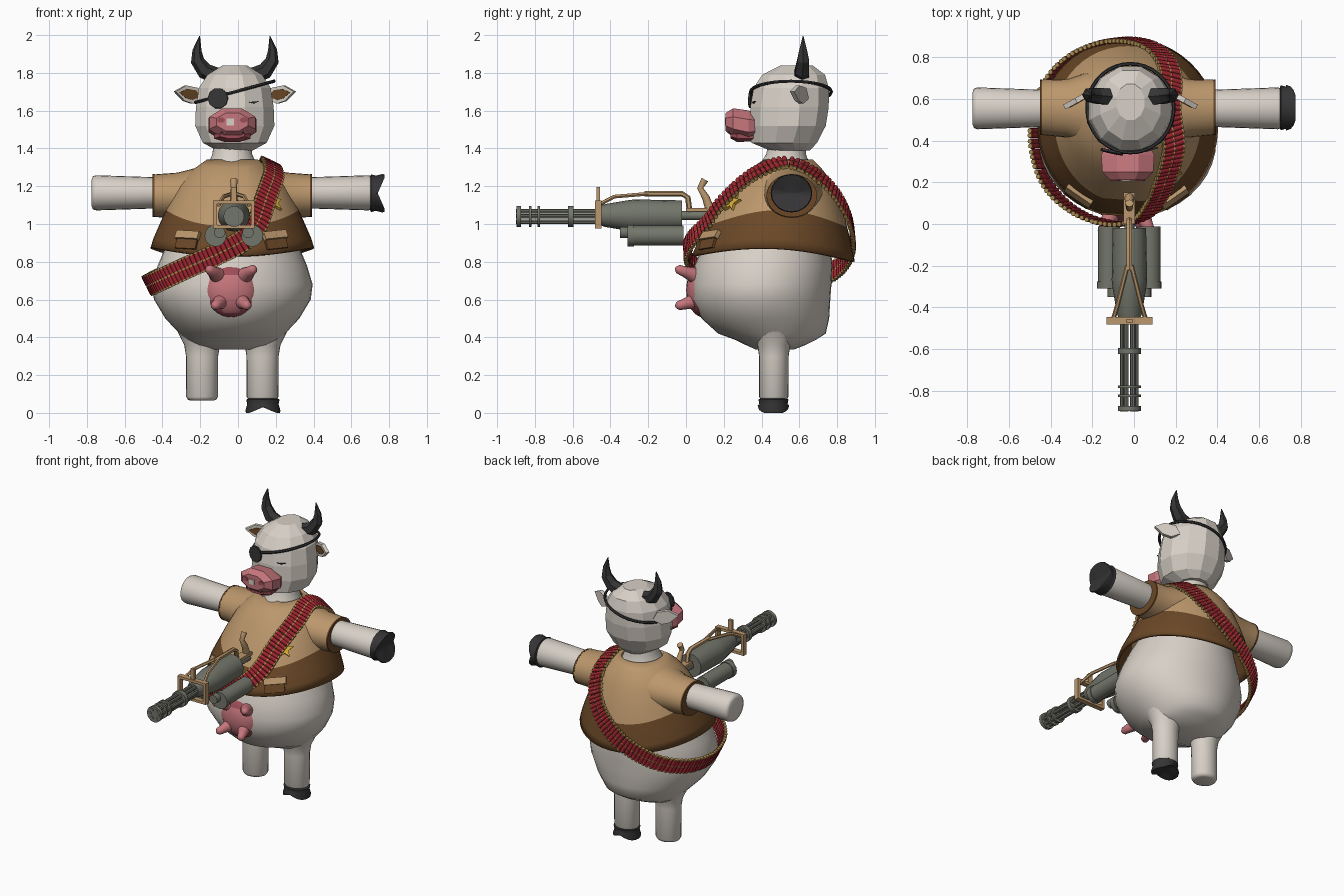
import bpy, bmesh
from math import sin, cos, pi, asin
from mathutils import Vector, Matrix

if "Cube" in bpy.data.objects:
    bpy.data.objects.remove(bpy.data.objects["Cube"])


def material(name, r, g, b):
    m = bpy.data.materials.new(name)
    m.use_nodes = True
    m.diffuse_color = (r, g, b, 1)
    m.node_tree.nodes["Principled BSDF"].inputs["Base Color"].default_value = (r, g, b, 1)
    return m


HIDE = material("cream hide", .68, .63, .57)
DARK = material("dark horn", .036, .034, .036)
TAN = material("tan leather", .50, .31, .15)
BROWN = material("brown leather", .145, .064, .02)
PINK = material("pink skin", .56, .18, .20)
ROSE = material("deep pink skin", .34, .075, .095)
RED = material("red shell", .36, .02, .03)
GOLD = material("star gold", .70, .42, .04)
BRASS = material("dull brass", .42, .27, .08)
STEEL = material("gun steel", .17, .18, .145)
CX, HX, GX = -.03, -.017, -.022     # centre lines of body, head and gun


def finish(name, bm, mats, angle=0):
    bmesh.ops.recalc_face_normals(bm, faces=bm.faces)
    me = bpy.data.meshes.new(name)
    bm.to_mesh(me)
    bm.free()
    for m in mats:
        me.materials.append(m)
    if angle:
        me.shade_smooth()
        me.set_sharp_from_angle(angle=angle)
    ob = bpy.data.objects.new(name, me)
    bpy.context.collection.objects.link(ob)
    return ob


def skin(bm, rings, closed=False):
    """Bridge rings of points with quads; returns faces per ring."""
    vs = [[bm.verts.new(p) for p in r] for r in rings]
    n = len(vs[0])
    for i in range(len(vs) if closed else len(vs) - 1):
        a, b = vs[i], vs[(i + 1) % len(vs)]
        for k in range(n):
            f = bm.faces.new((a[k], a[(k + 1) % n], b[(k + 1) % n], b[k]))
            f.material_index = 0
    if not closed:
        bm.faces.new(vs[0])
        bm.faces.new(vs[-1])


def loft(name, mats, axis, stations, sides=32, angle=.7, turn=0):
    """Stations are (position, centre 1, centre 2, radius 1, radius 2) along an axis."""
    rings = []
    for p, c1, c2, r1, r2 in stations:
        ring = []
        for k in range(sides):
            t = 2 * pi * (k + turn) / sides
            u, v = c1 + r1 * cos(t), c2 + r2 * sin(t)
            ring.append({"x": (p, u, v), "y": (u, p, v), "z": (u, v, p)}[axis])
        rings.append(ring)
    bm = bmesh.new()
    skin(bm, rings)
    return finish(name, bm, mats, angle)


def sweep(name, mat, pts, radii, up, sides=8, closed=False, angle=.9):
    pts = [Vector(p) for p in pts]
    n, rings = len(pts), []
    for i, p in enumerate(pts):
        nxt = pts[(i + 1) % n] if closed else pts[min(i + 1, n - 1)]
        t = (nxt - pts[i - 1 if closed else max(i - 1, 0)]).normalized()
        side = t.cross(Vector(up)).normalized()
        top = side.cross(t)
        r = radii[i] if isinstance(radii, (list, tuple)) else radii
        rings.append([p + r * (side * cos(2 * pi * k / sides) + top * sin(2 * pi * k / sides))
                      for k in range(sides)])
    bm = bmesh.new()
    skin(bm, rings, closed)
    return finish(name, bm, [mat], angle)


def plate(name, mat, pts, origin, xa, ya, thick):
    """Flat outline extruded along its normal."""
    o, xa, ya = Vector(origin), Vector(xa).normalized(), Vector(ya).normalized()
    n = xa.cross(ya)
    bm = bmesh.new()
    skin(bm, [[o + xa * x + ya * y + n * h for x, y in pts] for h in (0, thick)])
    return finish(name, bm, [mat])


def box(name, mat, c, s):
    bm = bmesh.new()
    bmesh.ops.create_cube(bm, size=1, matrix=Matrix.Translation(c) @ Matrix.Diagonal((*s, 1)))
    return finish(name, bm, [mat])


def oval(rx, ry, n=16):
    return [(rx * cos(2 * pi * k / n), ry * sin(2 * pi * k / n)) for k in range(n)]


def rect(w, h):
    return [(-w / 2, -h / 2), (w / 2, -h / 2), (w / 2, h / 2), (-w / 2, h / 2)]


# Body with neck
torso = [(.335, .47, .12, .10), (.36, .475, .22, .16), (.385, .475, .25, .21), (.42, .455, .28, .285),
         (.5, .42, .355, .338), (.6, .397, .415, .367), (.68, .4, .425, .37), (.78, .41, .395, .365),
         (.9, .43, .345, .335), (1, .46, .3, .3), (1.1, .49, .26, .26), (1.2, .51, .21, .21),
         (1.3, .52, .135, .14), (1.37, .53, .105, .105), (1.43, .535, .1, .1)]
loft("body", [HIDE], "z", [(z, CX, cy, rx, ry) for z, cy, rx, ry in torso], 40, 1.2)

# Legs, arms and sleeves
for s, side in ((1, "left"), (-1, "right")):
    loft(side + "_leg", [HIDE], "z", [(z, CX + s * .16, .465, r, r * .92) for z, r in
         ((.065, .06), (.07, .075), (.085, .084), (.3, .085), (.36, .095), (.43, .13))], 24, 1.2)
    loft(side + "_arm", [HIDE], "x", [(CX + s * x, .555, 1.165, r * 1.08, r) for x, r in
         ((.15, .08), (.42, .083), (.72, .093), (.738, .088), (.745, .07))], 24, 1.2)
    loft(side + "_sleeve", [TAN], "x", [(CX + s * x, y, z, ry, rz) for x, y, z, ry, rz in
         ((.08, .54, 1.17, .2, .15), (.2, .55, 1.16, .175, .135), (.29, .555, 1.15, .14, .122),
          (.42, .56, 1.15, .132, .112), (.42, .56, 1.15, .1, .09))], 28, .9)
    loft(side + "_cuff", [BROWN], "x", [(CX + s * x, .56, 1.15, .134, .114)
         for x in (.412, .422)], 28)

# Cloven hooves on the left hand and left foot
hand = loft("hand_hoof", [DARK], "x", [(x, .558, 1.163, r * 1.08, r) for x, r in
            ((.70, .09), (.705, .1), (.73, .093), (.765, .102), (.775, .098), (.775, .05), (.775, .004))], 20)
foot = loft("foot_hoof", [DARK], "z", [(z, .132, .463, r, r * .9) for z, r in
            ((.075, .08), (.07, .088), (.045, .083), (.012, .093), (0, .09), (0, .045), (0, .004))], 20)
for v in hand.data.vertices:
    if v.co.x > .76:
        v.co.x -= .035 * max(0, 1 - abs(v.co.z - 1.163) / .08)
for v in foot.data.vertices:
    if v.co.z < .02:
        v.co.z += .03 * max(0, 1 - abs(v.co.x - .132) / .07)

# Open jacket: flared shell, brown below a curved seam, tan above
shape = [(.78, .45, .46, .43), (.82, .44, .455, .425), (.92, .41, .465, .395), (1, .375, .48, .36),
         (1.1, .33, .495, .315), (1.2, .28, .51, .26), (1.27, .22, .52, .21), (1.34, .12, .53, .13)]


def jacket(a, z):
    for lo, hi in zip(shape, shape[1:]):
        if z <= hi[0] or hi is shape[-1]:
            f = (z - lo[0]) / (hi[0] - lo[0])
            w, c, d = (l + (h - l) * f for l, h in zip(lo[1:], hi[1:]))
            return Vector((CX + w * sin(a), c - d * cos(a), z)), w


bm = bmesh.new()
rows, cols, low = [], 48, 4
for j in range(13):
    row = []
    for i in range(cols + 1):
        u = i / cols * 2 - 1
        a = u * pi
        for _ in range(2):      # second pass uses the angle after the front gap
            hem = .815 + .015 * cos(a) + .055 * sin(a) ** 2
            seam = .98 + .09 * sin(a) ** 2
            z = hem + (seam - hem) * j / low if j <= low else seam + (1.335 - seam) * (j - low) / (12 - low)
            gap = asin(min(.075 / jacket(0, z)[1], .9))
            a = (gap + (pi - gap) * (1 - abs(u))) * (-1 if u < 0 else 1)
            a = (pi - abs(a) + gap) * (-1 if u < 0 else 1)
        row.append(bm.verts.new(jacket(a, z)[0]))
    rows.append(row)
for j in range(12):
    for i in range(cols):
        f = bm.faces.new((rows[j][i], rows[j][i + 1], rows[j + 1][i + 1], rows[j + 1][i]))
        f.material_index = 1 if j < low else 0
bmesh.ops.remove_doubles(bm, verts=bm.verts, dist=.0005)
coat = finish("jacket", bm, [TAN, BROWN], .9)
mod = coat.modifiers.new("thickness", "SOLIDIFY")
mod.thickness, mod.offset = .018, 0


def on_jacket(name, mat, pts, a, z, thick, lift=.008, tilt=0):
    p = jacket(a, z)[0]
    xa = (jacket(a + .01, z)[0] - p).normalized()
    ya = (jacket(a, z + .01)[0] - p).normalized()
    n = xa.cross(ya)
    rot = Matrix.Rotation(tilt, 3, n)
    plate(name, mat, pts, p + n * lift, rot @ xa, rot @ ya, thick)


# Badge and pockets
star = [((.058, .025)[k % 2] * sin(k * pi / 5), (.058, .025)[k % 2] * cos(k * pi / 5)) for k in range(10)]
on_jacket("star_badge", GOLD, star, .70, 1.105, .016)
for a, tilt, side in ((-.6, -.05, "right"), (.57, .1, "left")):
    on_jacket(side + "_pocket", BROWN, rect(.13, .085), a, .905, .014, .004, tilt)
    on_jacket(side + "_pocket_flap", TAN, rect(.145, .045), a, .932, .024, .004, tilt)

# Udder with teats
bm = bmesh.new()
bmesh.ops.create_uvsphere(bm, u_segments=24, v_segments=16, radius=.145,
                          matrix=Matrix.Translation((-.036, .095, .65)) @ Matrix.Diagonal((1, .65, 1, 1)))
for f in bm.faces:
    c = f.calc_center_median()
    f.material_index = int(c.y > .045 or c.z > .735)
finish("udder", bm, [PINK, ROSE], 1)
for dx, z in ((-.095, .73), (.095, .73), (-.07, .59), (.07, .59)):
    d = Vector((dx * .45, -.085, (z - .65) * .4))
    p = Vector((-.036 + dx * .8, .04, z))
    sweep("teat", PINK, [p, p + d * .5, p + d * .95, p + d * 1.1], [.042, .03, .024, .01], (0, 0, 1), 12)

# Faceted head and snout
loft("head", [HIDE], "z", [(1.39, HX, .55, .1, .11), (1.43, HX, .52, .175, .18), (1.52, HX, .54, .217, .207),
     (1.62, HX, .548, .213, .215), (1.72, HX, .557, .197, .206), (1.79, HX, .57, .15, .172),
     (1.838, HX, .585, .07, .09)], 12, 0, .5)
loft("snout", [PINK], "y", [(.40, -.03, 1.52, .10, .07), (.33, -.03, 1.52, .138, .088),
     (.25, -.03, 1.535, .132, .084), (.21, -.03, 1.54, .09, .052)], 8, 0, .5)
loft("lower_lip", [ROSE], "y", [(.38, -.03, 1.465, .09, .03), (.27, -.03, 1.465, .105, .033),
     (.235, -.03, 1.47, .07, .018)], 8, 0, .5)
plate("mouth", DARK, rect(.12, .008), (-.03, .233, 1.487), (1, 0, 0), (0, 0, 1), .008)
plate("nose_spot", HIDE, rect(.04, .035), (-.04, .21, 1.54), (1, 0, 0), (0, 0, 1), .004)
for s in (-1, 1):
    plate("nostril", ROSE, oval(.022, .016, 6), (-.03 + s * .06, .211, 1.55), (1, 0, 0), (0, 0, 1), .005)
    # Ears and horns
    leaf = [(-.02, -.02), (.04, -.05), (.09, -.038), (.145, .01), (.08, .045), (.01, .035)]
    out, o = Vector((s, -.55, .05)), Vector((HX + s * .185, .62, 1.685))
    plate("ear", HIDE, leaf, o, out, (0, 0, 1), -.025 * s)
    plate("inner_ear", BROWN, [(x * .75 + .015, z * .6) for x, z in leaf], o, out, (0, 0, 1), .004 * s)
    sweep("horn", DARK, [(HX + s * x, y, z) for x, y, z in ((.09, .61, 1.78), (.16, .615, 1.81),
          (.198, .62, 1.865), (.2, .62, 1.92), (.186, .62, 1.995))],
          [.046, .043, .036, .024, .002], (0, 1, 0), 6, angle=0)

# Eye patch, strap and open eye
plate("eye_patch", DARK, oval(.055, .055, 10), (-.105, .352, 1.665), (1, -.22, 0), (0, .06, 1), .012)
sweep("patch_strap", DARK, [(HX + .208 * cos(t), .556 + .213 * sin(t), 1.7 + .056 * cos(t))
      for t in (2 * pi * k / 36 for k in range(36))], .009, (0, 0, 1), 6, True)
plate("eye_slit", DARK, [(-.03, 0), (0, -.007), (.03, .006), (0, .003)], (.085, .362, 1.645),
      (1, .3, 0), (0, .06, 1), .008)

# Shell belt slung from the left shoulder to the right hip
knots = [Vector(p) for p in ((.17, .55, 1.325), (.19, .36, 1.265), (.145, .2, 1.13), (.105, .11, 1.01),
         (.035, .03, .92), (-.1, .0, .845), (-.28, .06, .765), (-.42, .2, .70), (-.475, .42, .675),
         (-.43, .64, .70), (-.3, .8, .765), (-.1, .88, .885), (.08, .855, 1.05), (.17, .74, 1.22))]
path, n = [], len(knots)
for i in range(n):
    a, b, c, d = (knots[(i + k) % n] for k in (-1, 0, 1, 2))
    for t in (k / 40 for k in range(40)):
        path.append(.5 * (2 * b + (c - a) * t + (2 * a - 5 * b + 4 * c - d) * t ** 2
                          + (3 * b - 3 * c + d - a) * t ** 3))
bm = bmesh.new()
walked, hub = 0, Vector((CX, .47, .9))
for i, p in enumerate(path):
    step = path[(i + 1) % len(path)] - p
    walked += step.length
    if walked < .0255:
        continue
    walked -= .0255
    t = step.normalized()
    w = t.cross(p - hub).normalized()
    turn = w.to_track_quat("Z", "Y").to_matrix().to_4x4()
    for off, length, r, idx in ((0, .118, .0115, 1), (-.027, .046, .0135, 0), (.027, .046, .0135, 0)):
        new = bmesh.ops.create_cone(bm, cap_ends=True, segments=8, radius1=r, radius2=r, depth=length,
                                    matrix=Matrix.Translation(p + w * off) @ turn)
        for f in {f for v in new["verts"] for f in v.link_faces}:
            f.material_index = idx
finish("shell_belt", bm, [RED, BRASS], .9)


# Rotary gun
def rod(name, x, z, ys, sides=16):
    loft(name, [STEEL], "y", [(y, GX + x, z, r, r) for y, r in ys], sides, .6)


rod("gun_body", 0, 1.045, ((-.47, .045), (-.43, .06), (-.30, .082), (-.27, .085), (-.02, .08)))
rod("gun_rear_rod", 0, 1.045, ((-.03, .024), (.14, .024)))
for k in range(6):
    rod("barrel", .032 * cos(k * pi / 3), 1.04 + .032 * sin(k * pi / 3), ((-.9, .012), (-.45, .012)), 8)
for y, h in ((-.885, .012), (-.825, .006), (-.78, .006), (-.61, .015)):
    rod("barrel_disc", 0, 1.04, ((y - h, .055), (y + h, .055)))
for s in (-1, 1):
    rod("canister", s * .097, .938, ((-.31, .058), (-.275, .058), (-.275, .053), (-.012, .053)))
    rod("canister_nose", s * .075, .955, ((-.35, .03), (-.30, .03)))
    box("bracket_post", TAN, (GX + s * .1, -.465, 1.05), (.02, .035, .14))
    sweep("handle_strut", TAN, [(GX + s * .08, -.465, 1.1), (GX + s * .055, -.38, 1.145),
          (GX + s * .01, -.2, 1.16)], .011, (0, 0, 1), 6)
for z in (.985, 1.115):
    box("bracket_bar", TAN, (GX, -.465, z), (.22, .035, .018))
box("front_sight", TAN, (GX, -.465, 1.155), (.03, .02, .08))
sweep("carry_bar", TAN, [(GX, -.22, 1.16), (GX, -.02, 1.16), (GX, .01, 1.14), (GX, .02, 1.06)],
      .015, (1, 0, 0), 6)
box("grip_base", TAN, (GX, .075, 1.075), (.055, .15, .02))
sweep("grip", TAN, [(GX, .125, 1.08), (GX, .105, 1.14), (GX, .075, 1.19), (GX, .1, 1.235)],
      [.024, .02, .016, .02], (1, 0, 0), 8)
